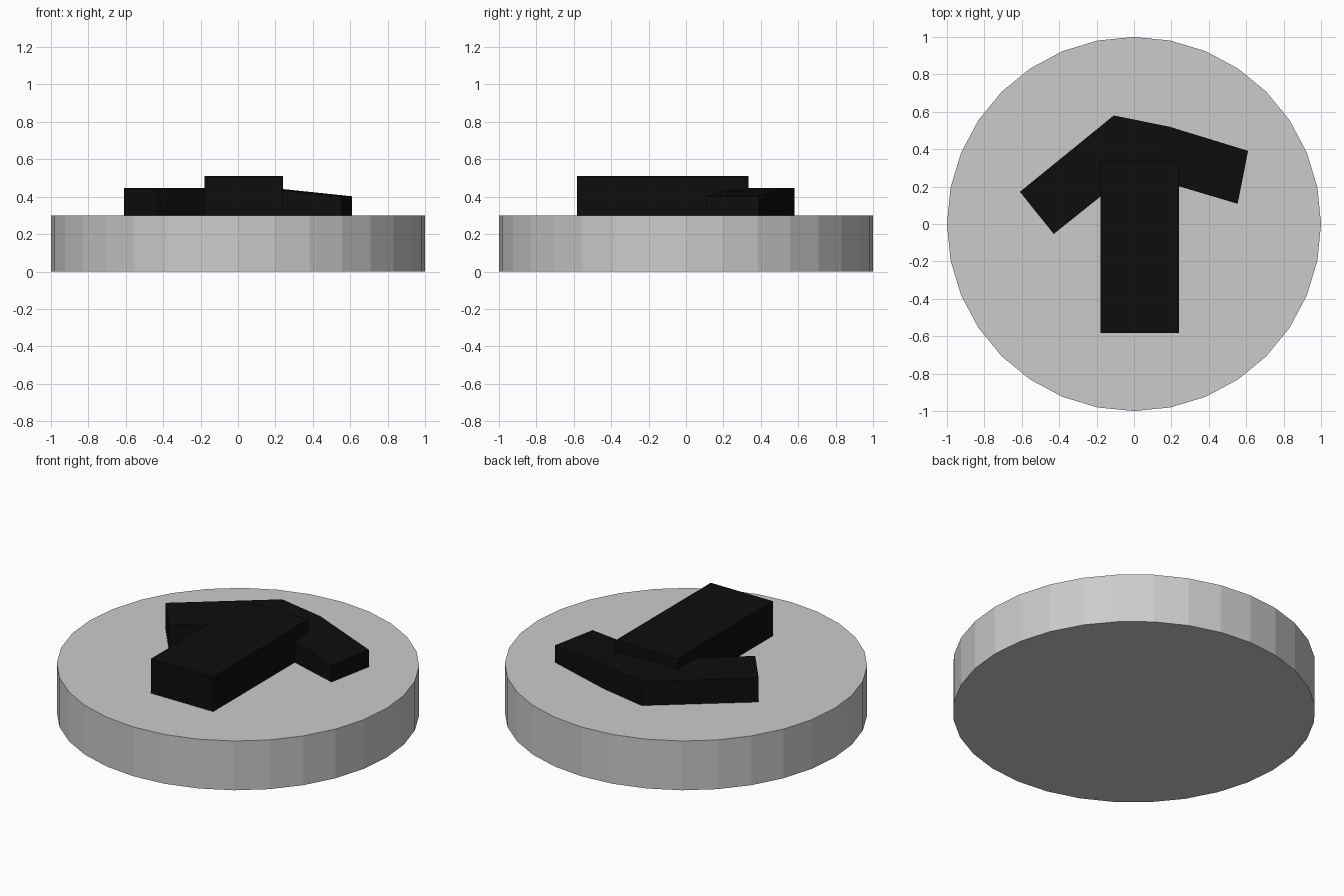
import bpy, bmesh

if "Cube" in bpy.data.objects:
    bpy.data.objects.remove(bpy.data.objects["Cube"])

black = bpy.data.materials.new("black")
black.diffuse_color = (0.004, 0.004, 0.004, 1)
black.use_nodes = True
black.node_tree.nodes["Principled BSDF"].inputs["Base Color"].default_value = black.diffuse_color


def finish(bm, name, mat=None):
    bmesh.ops.recalc_face_normals(bm, faces=bm.faces)
    me = bpy.data.meshes.new(name)
    bm.to_mesh(me)
    bm.free()
    ob = bpy.data.objects.new(name, me)
    bpy.context.collection.objects.link(ob)
    if mat:
        me.materials.append(mat)
    return ob


def swept_bar(name, stations, z0, mat):
    """Bar through stations of (outer xy, inner xy, top z), capped at both ends."""
    bm = bmesh.new()
    rings = []
    for (ox, oy), (ix, iy), top in stations:
        rings.append([bm.verts.new(p) for p in
                      ((ox, oy, z0), (ix, iy, z0), (ix, iy, top), (ox, oy, top))])
    for a, b in zip(rings, rings[1:]):
        for i in range(4):
            j = (i + 1) % 4
            bm.faces.new((a[i], a[j], b[j], b[i]))
    bm.faces.new(rings[0])
    bm.faces.new(rings[-1])
    return finish(bm, name, mat)


# Round base disc
bpy.ops.mesh.primitive_cylinder_add(vertices=32, radius=1, depth=0.3, location=(0, 0, 0.15))
bpy.context.object.name = "base_disc"

# Arrow shaft
swept_bar("arrow_shaft", [
    ((-0.178, -0.583), (0.241, -0.583), 0.51),
    ((-0.178, 0.333), (0.241, 0.333), 0.51)], 0.3, black)

# Bent arrow head: left tip, two joints, lower right tip
swept_bar("arrow_head", [
    ((-0.61, 0.172), (-0.429, -0.053), 0.446),
    ((-0.108, 0.58), (0.0, 0.29), 0.446),
    ((0.19, 0.52), (0.13, 0.235), 0.446),
    ((0.61, 0.391), (0.554, 0.108), 0.402)], 0.3, black)
